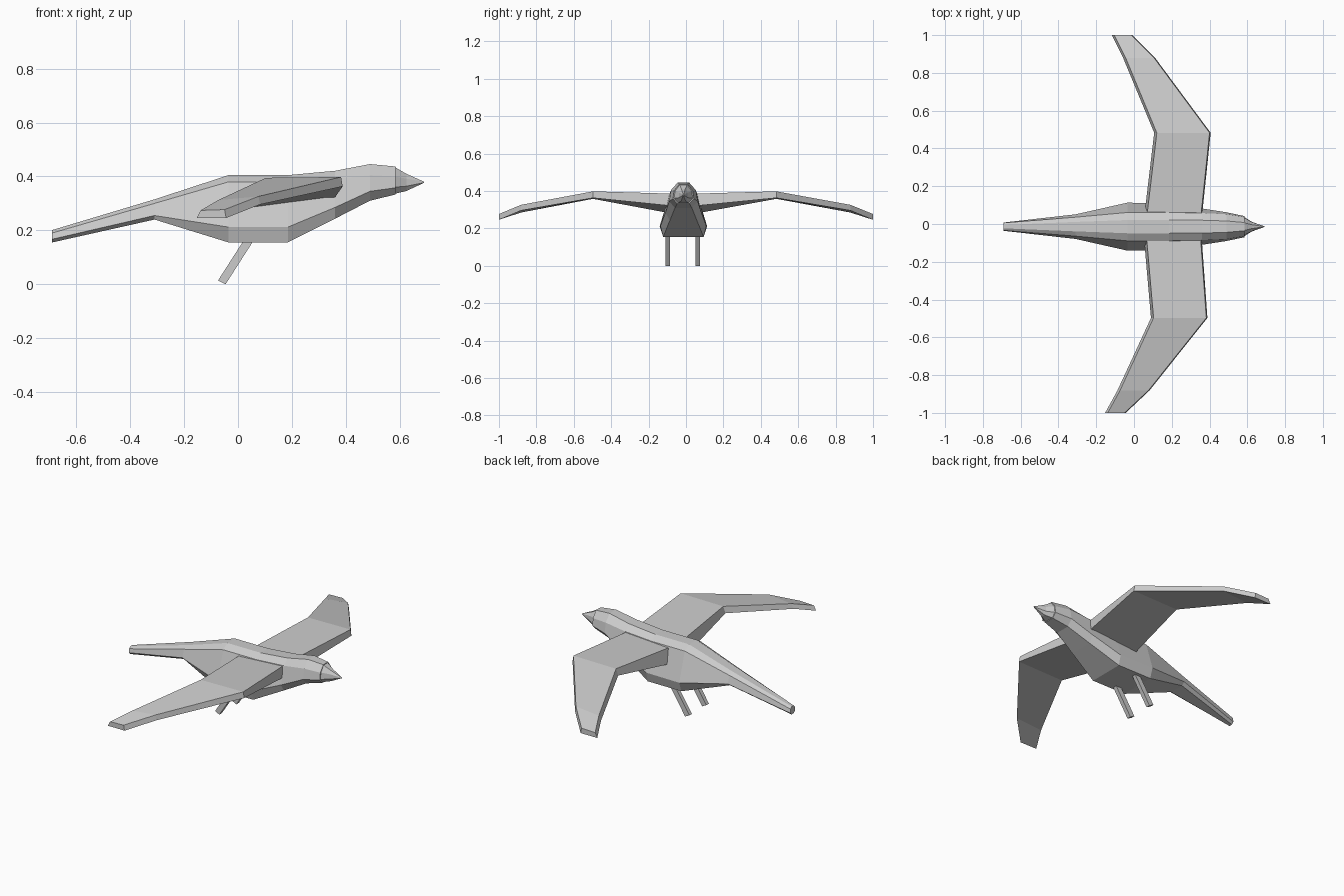
import bpy, bmesh

CY = -0.014  # body centre line


def loft(name, rings):
    """Skin a list of equal-length point rings and cap both ends."""
    bm = bmesh.new()
    vs = [[bm.verts.new(p) for p in r] for r in rings]
    n = len(vs[0])
    for a, b in zip(vs, vs[1:]):
        for i in range(n):
            j = (i + 1) % n
            bm.faces.new((a[i], a[j], b[j], b[i]))
    bm.faces.new(vs[0])
    bm.faces.new(vs[-1])
    bmesh.ops.recalc_face_normals(bm, faces=bm.faces)
    me = bpy.data.meshes.new(name)
    bm.to_mesh(me)
    bm.free()
    ob = bpy.data.objects.new(name, me)
    bpy.context.collection.objects.link(ob)
    return ob


# Body, tail and head: x, then (half width, z) from belly to back
body = [
    (-0.69, (.010, .155), (.022, .167), (.020, .190), (.009, .201)),
    (-0.31, (.045, .240), (.065, .255), (.050, .300), (.025, .315)),
    (-0.035, (.108, .155), (.127, .212), (.075, .380), (.035, .405)),
    (0.185, (.108, .155), (.123, .212), (.075, .380), (.035, .405)),
    (0.36, (.072, .243), (.096, .285), (.072, .390), (.034, .421)),
    (0.49, (.045, .310), (.076, .345), (.066, .405), (.030, .446)),
    (0.585, (.032, .333), (.056, .358), (.050, .400), (.022, .437)),
]


def section(x, *half):
    right = [(x, CY + w, z) for w, z in half]
    left = [(x, CY - w, z) for w, z in reversed(half)]
    return right + left


loft("body", [section(*s) for s in body])

# Beak
beak = [
    (0.58, (.030, .335), (.053, .360), (.047, .400), (.021, .436)),
    (0.625, (.012, .346), (.025, .364), (.023, .392), (.010, .410)),
    (0.69, (.001, .376), (.002, .377), (.002, .380), (.001, .381)),
]
loft("beak", [section(*s) for s in beak])

# Wings: y, lead x, trail x, lead top/bottom z, trail top/bottom z
wing = [
    (0.04, .352, .058, .385, .318, .370, .275),
    (0.49, .395, .108, .398, .363, .395, .358),
    (0.88, .098, -.060, .326, .296, .312, .285),
    (1.00, -.025, -.122, .277, .246, .274, .246),
]
for name, side, sweep in (("left_wing", 1, .01), ("right_wing", -1, -.025)):
    rings = []
    for y, lx, tx, lt, lb, tt, tb in wing:
        d = sweep * y
        yy = side * y + (CY * (1 - y))
        rings.append([(lx + d, yy, lt), (lx + d + .006, yy, lb),
                      (tx + d - .006, yy, tb), (tx + d + .008, yy, tt)])
    loft(name, rings)

# Legs, slanting backwards
for name, y in (("left_leg", 0.062), ("right_leg", -0.097)):
    w = 0.012
    rings = []
    for dx, dz in ((0, 0), (.125, .195)):
        rings.append([(-.074 + dx, y - w, .014 + dz), (-.046 + dx, y - w, dz),
                      (-.046 + dx, y + w, dz), (-.074 + dx, y + w, .014 + dz)])
    loft(name, rings)
